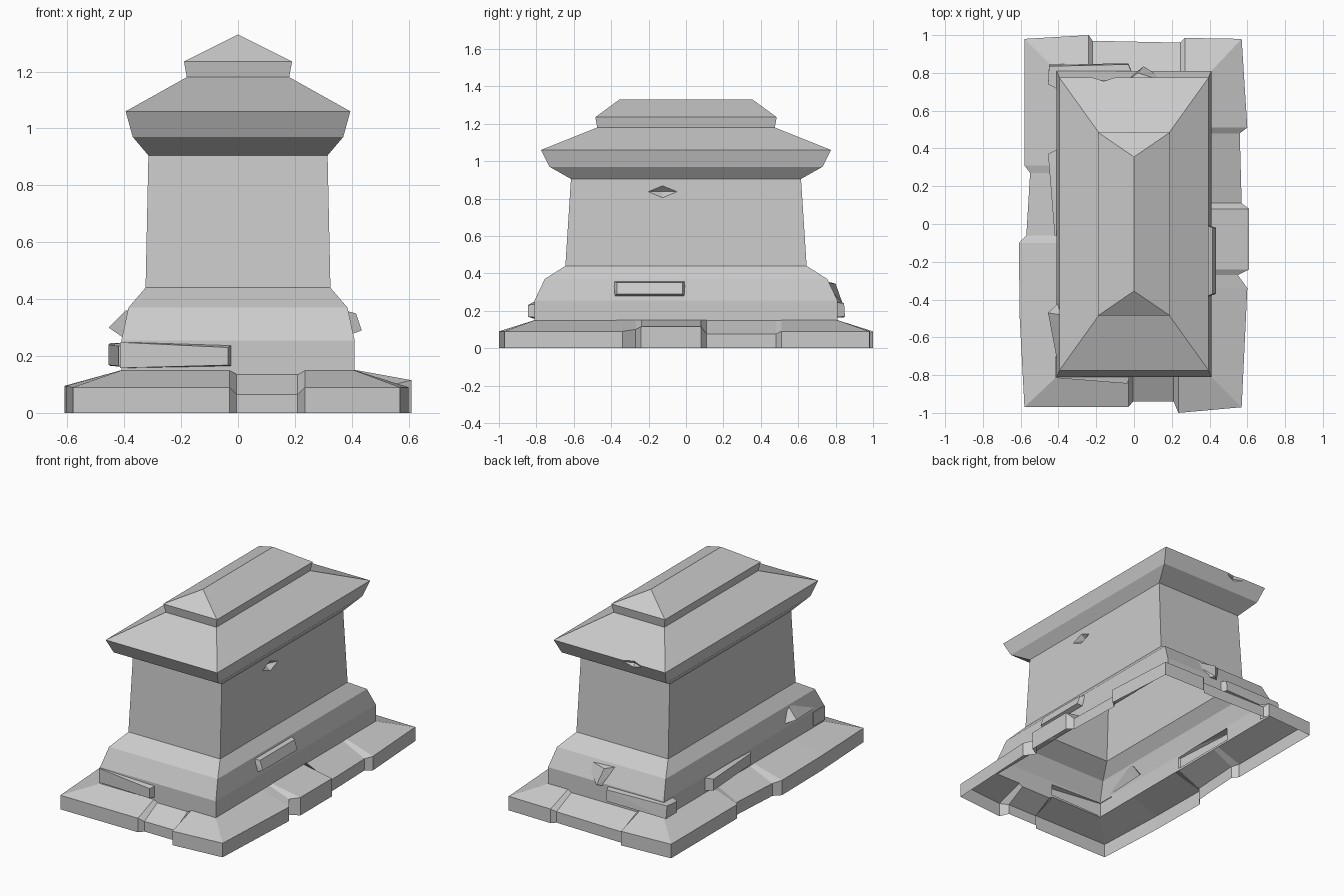
import bpy, bmesh

cube = bpy.data.objects.get("Cube")
if cube:
    bpy.data.objects.remove(cube, do_unlink=True)

stone = bpy.data.materials.new("grey stone")
stone.use_nodes = True
stone.diffuse_color = (0.6, 0.6, 0.6, 1)
stone.node_tree.nodes["Principled BSDF"].inputs["Base Color"].default_value = (0.6, 0.6, 0.6, 1)


def finish(name, bm):
    bmesh.ops.recalc_face_normals(bm, faces=bm.faces)
    mesh = bpy.data.meshes.new(name)
    bm.to_mesh(mesh)
    bm.free()
    mesh.materials.append(stone)
    ob = bpy.data.objects.new(name, mesh)
    bpy.context.collection.objects.link(ob)
    return ob


def loft(name, rings):
    """Closed solid through rings with equal point counts."""
    bm = bmesh.new()
    loops = [[bm.verts.new(p) for p in ring] for ring in rings]
    n = len(loops[0])
    for low, high in zip(loops, loops[1:]):
        for i in range(n):
            j = (i + 1) % n
            bm.faces.new((low[i], low[j], high[j], high[i]))
    bm.faces.new(loops[0][::-1])
    bm.faces.new(loops[-1])
    return finish(name, bm)


def hull(name, points):
    bm = bmesh.new()
    for p in points:
        bm.verts.new(p)
    bmesh.ops.convex_hull(bm, input=bm.verts)
    return finish(name, bm)


def diamond(name, c, r):
    pts = []
    for axis in range(3):
        for s in (-1, 1):
            p = list(c)
            p[axis] += s * r[axis]
            pts.append(p)
    return hull(name, pts)


def combine(target, other, operation):
    mod = target.modifiers.new(other.name, 'BOOLEAN')
    mod.operation = operation
    mod.solver = 'EXACT'
    mod.object = other
    bpy.context.view_layer.objects.active = target
    bpy.ops.object.modifier_apply(modifier=mod.name)
    bpy.data.objects.remove(other, do_unlink=True)


def rect(hx, hy, z):
    return [(-hx, -hy, z), (hx, -hy, z), (hx, hy, z), (-hx, hy, z)]


# Body and stepped roof: half width, half depth, height
body = loft("tomb", [rect(*r) for r in (
    (0.41, 0.81, 0.10), (0.41, 0.81, 0.255), (0.385, 0.755, 0.37),
    (0.325, 0.645, 0.44), (0.315, 0.615, 0.905), (0.37, 0.73, 0.97),
    (0.395, 0.775, 1.06), (0.18, 0.475, 1.18), (0.19, 0.485, 1.235))])

# Ridged cap
cap = hull("ridge_cap", rect(0.19, 0.485, 1.235) + [(0, -0.355, 1.33), (0, 0.355, 1.33)])
bm = bmesh.new()
for ob in (body, cap):
    bm.from_mesh(ob.data)
bmesh.ops.remove_doubles(bm, verts=bm.verts, dist=0.0005)
inner = [f for f in bm.faces if all(abs(v.co.z - 1.235) < 0.001 for v in f.verts)]
bmesh.ops.delete(bm, geom=inner, context='FACES_ONLY')
bmesh.ops.recalc_face_normals(bm, faces=bm.faces)
bm.to_mesh(body.data)
bm.free()
bpy.data.objects.remove(cap, do_unlink=True)

# Broken plinth outline: x, y, height of the outer lip
outline = [
    (-0.58, -0.97, 0.09), (-0.03, -0.97, 0.09), (-0.005, -0.94, 0.065),
    (0.21, -0.94, 0.065), (0.235, -1.0, 0.09), (0.57, -0.97, 0.09),
    (0.6, -0.34, 0.09), (0.55, -0.27, 0.1), (0.61, -0.24, 0.115),
    (0.61, 0.08, 0.115), (0.57, 0.11, 0.075), (0.56, 0.48, 0.075),
    (0.6, 0.51, 0.09), (0.57, 0.98, 0.09), (0.27, 0.985, 0.09),
    (0.245, 0.96, 0.07), (-0.22, 0.97, 0.07), (-0.24, 1.0, 0.09),
    (-0.58, 0.98, 0.09), (-0.58, 0.31, 0.09), (-0.55, 0.27, 0.08),
    (-0.57, -0.06, 0.08), (-0.61, -0.1, 0.095), (-0.605, -0.5, 0.095)]


def clamp(v, m):
    return max(-m, min(m, v))


plinth = loft("plinth", [
    [(x, y, 0) for x, y, z in outline], outline,
    [(clamp(x, 0.4), clamp(y, 0.8), 0.153 if z > 0.07 else 0.14) for x, y, z in outline]])
combine(body, plinth, 'UNION')

# Displaced stones standing proud of the base
stones = {
    "front_stone": [(-0.415, -0.7, 0.16), (-0.415, -0.7, 0.248), (-0.415, -0.815, 0.158),
                    (-0.415, -0.815, 0.248), (-0.035, -0.845, 0.168), (-0.035, -0.845, 0.23),
                    (-0.005, -0.75, 0.16), (-0.005, -0.75, 0.248)],
    "back_stone": [(-0.45, 0.845, 0.165), (-0.45, 0.835, 0.245), (-0.455, 0.74, 0.17),
                   (-0.455, 0.74, 0.24), (-0.36, 0.69, 0.16), (-0.36, 0.69, 0.248),
                   (-0.03, 0.85, 0.17), (-0.03, 0.845, 0.24), (0.01, 0.75, 0.16), (0.01, 0.75, 0.25)],
    "side_stone": [(-0.455, 0.37, 0.168), (-0.455, 0.37, 0.24), (-0.38, 0.41, 0.16),
                   (-0.38, 0.41, 0.25), (-0.42, -0.06, 0.165), (-0.42, -0.06, 0.235),
                   (-0.38, -0.08, 0.16), (-0.38, -0.08, 0.25)],
    "left_stone": [(0.435, -0.37, 0.29), (0.435, -0.02, 0.29), (0.415, -0.37, 0.35),
                   (0.415, -0.02, 0.35), (0.36, -0.395, 0.262), (0.36, 0.005, 0.262),
                   (0.36, -0.395, 0.363), (0.36, 0.005, 0.363)],
    "right_spike": [(-0.455, -0.47, 0.3), (-0.4, -0.76, 0.262), (-0.36, -0.38, 0.26),
                    (-0.395, -0.48, 0.36), (-0.36, -0.6, 0.36), (-0.34, -0.5, 0.27)],
    "back_spike": [(0.02, 0.8, 0.345), (0.05, 0.835, 0.245), (-0.06, 0.74, 0.36),
                   (0.2, 0.74, 0.35), (0.12, 0.76, 0.235), (-0.04, 0.76, 0.235)]}
for name, points in stones.items():
    combine(body, hull(name, points), 'UNION')

# Chips in the wall and the cornice
combine(body, diamond("wall_chip", (0.32, -0.125, 0.837), (0.04, 0.085, 0.035)), 'DIFFERENCE')
combine(body, diamond("cornice_chip", (-0.16, 0.785, 1.05), (0.1, 0.04, 0.06)), 'DIFFERENCE')

# Open underside
bm = bmesh.new()
bm.from_mesh(body.data)
under = [f for f in bm.faces if all(v.co.z < 0.001 for v in f.verts)]
bmesh.ops.delete(bm, geom=under, context='FACES')
bm.to_mesh(body.data)
bm.free()
